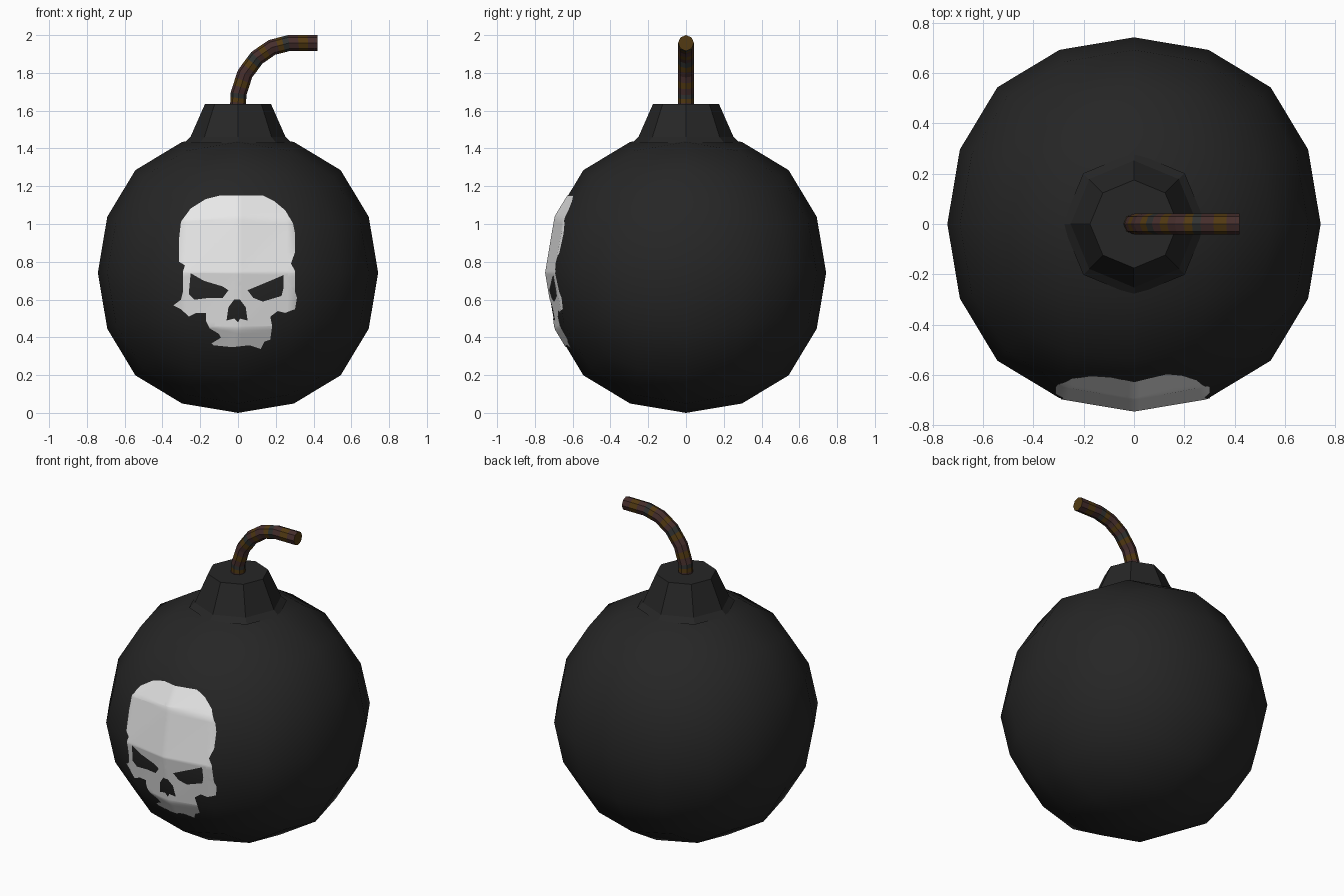
import bpy, bmesh, math
from mathutils import Vector
from mathutils.bvhtree import BVHTree
from mathutils.geometry import tessellate_polygon

if "Cube" in bpy.data.objects:
    bpy.data.objects.remove(bpy.data.objects["Cube"])


def material(name, rgb):
    m = bpy.data.materials.new(name)
    m.diffuse_color = (*rgb, 1)
    m.use_nodes = True
    m.node_tree.nodes["Principled BSDF"].inputs["Base Color"].default_value = m.diffuse_color
    return m


BLACK = material("matte black", (0.019, 0.019, 0.019))
WHITE = material("bone white", (0.84, 0.84, 0.84))
BROWN = material("fuse red brown", (0.060, 0.027, 0.025))
AMBER = material("fuse amber", (0.085, 0.042, 0.006))
SLATE = material("fuse slate", (0.030, 0.032, 0.030))


def finish(bm, name, mats, smooth=False):
    me = bpy.data.meshes.new(name)
    for f in bm.faces:
        f.smooth = smooth
    bm.to_mesh(me)
    bm.free()
    ob = bpy.data.objects.new(name, me)
    bpy.context.collection.objects.link(ob)
    for m in mats:
        me.materials.append(m)
    return ob


def bridge(bm, a, b, mat=0):
    n = len(a)
    for i in range(n):
        f = bm.faces.new((a[i], a[(i + 1) % n], b[(i + 1) % n], b[i]))
        f.material_index = mat


# Body: subdivided cube, slightly boxy ball
R = 0.742
bpy.ops.mesh.primitive_cube_add(size=2 * R / 0.8785, location=(0, 0, R))
body = bpy.context.object
body.name = "body"
sub = body.modifiers.new("round", 'SUBSURF')
sub.levels = sub.render_levels = 2
sub.use_limit_surface = False
bpy.ops.object.transform_apply(location=True, rotation=False, scale=False)
bpy.ops.object.modifier_apply(modifier=sub.name)
bpy.ops.object.shade_smooth()
body.data.materials.append(BLACK)

# Neck: flared octagonal collar
bm = bmesh.new()
prev = None
for r, z in ((0.285, 1.43), (0.252, 1.46), (0.175, 1.635)):
    ring = [bm.verts.new((r * math.cos(k * math.pi / 4), r * math.sin(k * math.pi / 4), z))
            for k in range(8)]
    if prev:
        bridge(bm, prev, ring)
    prev = ring
bm.faces.new(prev)
finish(bm, "neck", [BLACK])

# Fuse: bent octagonal cord with coloured bands
PATH = [Vector((x, 0, z)) for x, z in ((0, 1.62), (0.003, 1.69), (0.037, 1.795), (0.10, 1.88),
                                       (0.18, 1.935), (0.27, 1.958), (0.42, 1.958))]
dirs = [(b - a).normalized() for a, b in zip(PATH, PATH[1:])]
tang = [dirs[0]] + [(a + b).normalized() for a, b in zip(dirs, dirs[1:])] + [dirs[-1]]
samples = []
for i in range(len(dirs)):
    for k in range(3):
        t = k / 3
        samples.append((PATH[i].lerp(PATH[i + 1], t), tang[i].lerp(tang[i + 1], t).normalized()))
samples.append((PATH[-1], tang[-1]))
BANDS = (0, 0, 1, 2, 0, 1)
bm = bmesh.new()
prev = None
for i, (p, t) in enumerate(samples):
    side = Vector((0, 1, 0))
    up = t.cross(side)
    ring = [bm.verts.new(p + 0.042 * (math.cos(k * math.pi / 4) * side * -1
                                      + math.sin(k * math.pi / 4) * up)) for k in range(8)]
    if prev:
        bridge(bm, prev, ring, BANDS[i % 6])
    prev = ring
bm.faces.new(prev).material_index = 1
bmesh.ops.recalc_face_normals(bm, faces=bm.faces)
finish(bm, "fuse", [BROWN, AMBER, SLATE])

# Skull emblem: thin plate draped over the front (outline in hundredths, x and z)
OUTLINE = [(0, 115), (13, 115), (19, 112), (25, 107), (29, 100), (30, 95), (30, 85), (28, 79),
           (30, 75), (30, 64), (31, 61), (30, 55), (25, 53), (21, 54), (17, 51), (18, 46),
           (17, 39), (14, 38), (12, 34), (6, 36), (-3, 35), (-13, 36), (-14, 37), (-9, 40),
           (-10, 42), (-15, 45), (-17, 49), (-17, 53), (-22, 53), (-26, 51), (-30, 55),
           (-34, 57), (-30, 60), (-29, 64), (-29, 75), (-28, 78), (-31, 80), (-31, 92),
           (-30, 101), (-25, 108), (-17, 113), (-9, 115)]
LEFT_EYE = [(-25, 74), (-18, 70), (-8, 67), (-5, 65), (-8, 61), (-15, 61), (-23, 60), (-26, 63)]
RIGHT_EYE = [(24, 73), (17, 70), (5, 65), (8, 61), (13, 59), (23, 62), (24, 66)]
NOSE = [(-2, 60), (1, 60), (4, 56), (5, 49), (1, 50), (0, 48), (-2, 50), (-6, 49), (-5, 56)]
loops = [[Vector((x / 100, z / 100, 0)) for x, z in pts]
         for pts in (OUTLINE, LEFT_EYE, RIGHT_EYE, NOSE)]
flat = [p for loop in loops for p in loop]
bm = bmesh.new()
verts = [bm.verts.new((p.x, 0, p.y)) for p in flat]
for tri in tessellate_polygon(loops):
    if len(set(tri)) == 3:
        try:
            bm.faces.new([verts[i] for i in tri])
        except ValueError:
            pass
for axis, lo, hi in ((0, -17, 17), (2, 17, 58)):
    for k in range(lo, hi):
        co, no = [0, 0, 0], [0, 0, 0]
        co[axis], no[axis] = k * 0.02 + 0.0001, 1
        bmesh.ops.bisect_plane(bm, geom=bm.verts[:] + bm.edges[:] + bm.faces[:], dist=1e-6,
                               plane_co=co, plane_no=no)
tree = BVHTree.FromPolygons([v.co for v in body.data.vertices],
                            [tuple(p.vertices) for p in body.data.polygons])
for v in bm.verts:
    hit = tree.ray_cast(Vector((v.co.x, -2, v.co.z)), Vector((0, 1, 0)))
    v.co = hit[0] + hit[1] * 0.004
bm.normal_update()
for f in bm.faces:
    if f.normal.y > 0:
        f.normal_flip()
finish(bm, "skull_emblem", [WHITE], smooth=True)
